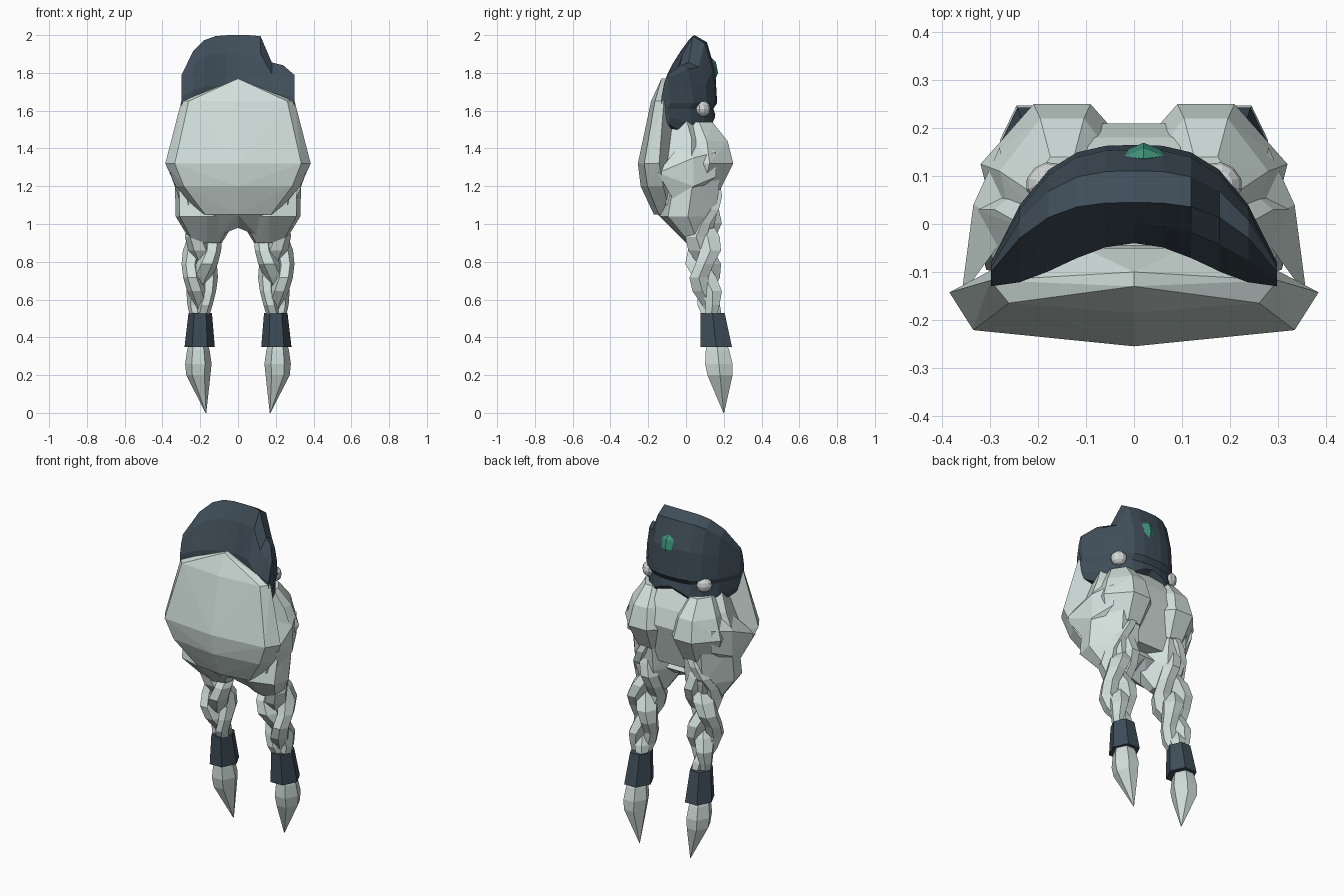
import bpy, bmesh, math

if "Cube" in bpy.data.objects:
    bpy.data.objects.remove(bpy.data.objects["Cube"])


def material(name, *rgb):
    mat = bpy.data.materials.new(name)
    mat.use_nodes = True
    mat.diffuse_color = (*rgb, 1)
    shader = mat.node_tree.nodes["Principled BSDF"]
    shader.inputs["Base Color"].default_value = (*rgb, 1)
    return mat


HAIR = material("pale_hair", 0.64, 0.74, 0.71)
SLATE = material("dark_slate", 0.05, 0.075, 0.1)
GREEN = material("green_gem", 0.05, 0.3, 0.2)
STUD = material("light_stud", 0.64, 0.67, 0.66)


def finish(name, bm, mat):
    bmesh.ops.recalc_face_normals(bm, faces=bm.faces)
    mesh = bpy.data.meshes.new(name)
    bm.to_mesh(mesh)
    bm.free()
    mesh.materials.append(mat)
    obj = bpy.data.objects.new(name, mesh)
    bpy.context.collection.objects.link(obj)


def loft(name, rings, mat):
    """Skin a list of equal-length point rings and cap both ends."""
    bm = bmesh.new()
    loops = [[bm.verts.new(point) for point in ring] for ring in rings]
    for lower, upper in zip(loops, loops[1:]):
        for i in range(len(lower)):
            bm.faces.new((lower[i - 1], lower[i], upper[i], upper[i - 1]))
    bm.faces.new(loops[0])
    bm.faces.new(loops[-1])
    finish(name, bm, mat)


def hull(name, points, mat):
    """Faceted convex lump around the given points."""
    bm = bmesh.new()
    for point in points:
        bm.verts.new(point)
    bmesh.ops.remove_doubles(bm, verts=bm.verts, dist=0.001)
    result = bmesh.ops.convex_hull(bm, input=bm.verts)
    spare = [v for v in result["geom_interior"] if isinstance(v, bmesh.types.BMVert)]
    bmesh.ops.delete(bm, geom=spare, context='VERTS')
    finish(name, bm, mat)


def lump(name, layers, centre=0.0):
    """Hair lump from layers of height, half width, front and back depth."""
    points = []
    for z, width, front, back in layers:
        points.append((centre, front, z))
        for x in (centre - width, centre + width):
            points.append((x, (front + back) / 2, z))
            points.append((mix(centre, x, 0.87), mix(front, back, 0.15), z))
            points.append((mix(centre, x, 0.35), back, z))
    hull(name, points, HAIR)


def mix(start, end, amount):
    return start + (end - start) * amount


def circle(x, y, z, radius, turn=0.0):
    """Six-sided ring, slightly deeper than wide."""
    angles = [turn + math.tau * i / 6 for i in range(6)]
    return [(x + radius * math.cos(a), y + 1.2 * radius * math.sin(a), z) for a in angles]


# Broad front shield of hair and the mass behind it
lump("front_hair", [(1.77, 0, -0.13, -0.1), (1.65, 0.3, -0.185, -0.05),
                    (1.32, 0.385, -0.255, -0.03), (1.2, 0.33, -0.24, 0), (1.05, 0.2, -0.17, 0)])
lump("hair_core", [(1.6, 0.22, -0.12, 0.1), (1.45, 0.29, -0.12, 0.18),
                   (1.35, 0.33, -0.15, 0.21), (1.1, 0.3, -0.15, 0.14)])


def braid_strand(name, side, phase):
    """One strand woven sideways and in depth around the braid's path."""
    rings = []
    steps = 10
    for i in range(steps + 1):
        s = i / steps
        swell = math.sin(math.pi * s)
        spread = 0.025 + 0.033 * swell
        angle = 6 * s + phase
        x = 0.2 - 0.06 * (1 - s) ** 3 + spread * math.sin(angle)
        y = 0.14 - 0.05 * swell + 0.7 * spread * math.sin(2 * angle)
        radius = (0.015 + 0.7 * spread) * (1 + 0.15 * math.cos(2 * angle))
        rings.append(circle(side * x, y, mix(1.22, 0.5, s), radius, phase))
    loft(name, rings, HAIR)


def ball(name, location, scale, mat, segments, rings, tilt, spin):
    bpy.ops.mesh.primitive_uv_sphere_add(segments=segments, ring_count=rings,
                                         location=location, rotation=(tilt, 0, spin))
    obj = bpy.context.object
    obj.name = name
    obj.scale = scale
    obj.data.materials.append(mat)


for label, side in (("left", 1), ("right", -1)):
    # Back lobe and the taper that runs down into the braid
    lump(label + "_back_lobe", [(1.54, 0.07, 0, 0.14), (1.44, 0.13, 0, 0.22),
                                (1.32, 0.17, 0, 0.25), (1.18, 0.12, 0, 0.18)], side * 0.15)
    lump(label + "_lower_taper", [(1.25, 0.17, -0.1, 0.18), (1.04, 0.165, -0.14, 0.16),
                                  (0.9, 0.08, 0, 0.13)], side * 0.165)
    # Web that closes the middle between the tapers
    hull(label + "_middle_web", [(0, -0.15, 1.05), (0, -0.03, 0.98), (0, 0.1, 1.05),
                                 (0, 0, 1.2), (side * 0.1, -0.02, 0.94),
                                 (side * 0.2, -0.12, 1.05), (side * 0.2, 0.1, 1.05)], HAIR)
    # Broad lock swept back along the side
    lock = [(0.36, -0.15, 1.27), (0.335, 0.04, 1.2), (0.335, 0.04, 1.35), (0.28, 0.16, 1.25),
            (0.28, 0.16, 1.38), (0.25, 0, 1.46), (0.3, -0.05, 1.1)]
    hull(label + "_side_lock", [(side * x, y, z) for x, y, z in lock], HAIR)
    # Three-strand braid
    for strand, word in enumerate(("first", "second", "third")):
        braid_strand(f"{label}_{word}_braid_strand", side, strand * math.tau / 3)
    # Flared cuff and pointed tuft
    loft(label + "_cuff", [circle(side * 0.2, 0.14, 0.53, 0.062),
                           circle(side * 0.203, 0.16, 0.35, 0.08)], SLATE)
    tuft = [(0.38, 0.045), (0.33, 0.06), (0.26, 0.07), (0.2, 0.064), (0, 0.002)]
    loft(label + "_tuft", [circle(side * min(0.17 + 0.2 * z, 0.21), 0.2 - 0.1 * z, z, radius)
                           for z, radius in tuft], HAIR)
    # Round stud set into the mask
    ball(label + "_stud", (side * 0.185, 0.09, 1.61), (0.045, 0.035, 0.042),
         STUD, 10, 6, 0, side * -0.7)


def mask_section(u):
    """Closed slice of the mask; u runs from -1 to 1 across its width."""
    arch = 1 - abs(u) ** 3
    x = 0.298 * u
    outer = mix(-0.08, 0.165, arch)
    inner = -0.085 + 0.045 * math.cos(math.pi * u)
    ridge = mix(-0.1, 0.045, arch)
    top = mix(1.79, 2.0, 1 - u ** 4) - (0.15 * arch if u > 0.4 else 0)
    bottom = 1.5 + 0.05 * math.cos(math.tau * u / 1.2)
    seam = 1.62
    return [(x, inner, seam), (0.92 * x, mix(inner, outer, 0.3), bottom + 0.02),
            (0.92 * x, mix(inner, outer, 0.8), bottom), (0.97 * x, outer - 0.01, mix(bottom, seam, 0.4)),
            (x, outer - 0.02, seam - 0.01), (x, outer, seam + 0.02),
            (x, outer - 0.01, mix(seam, top, 0.5)), (x, mix(outer, ridge, 0.45), mix(seam, top, 0.9)),
            (x, ridge, top), (x, mix(inner, ridge, 0.5), mix(seam, top, 0.75)),
            (x, inner, mix(seam, top, 0.3))]


# Curved mask with its lopsided crown, and the gem
loft("mask", [mask_section(i / 5) for i in range(-5, 6)], SLATE)
ball("brow_gem", (0.02, 0.147, 1.825), (0.048, 0.02, 0.055), GREEN, 4, 2, 0.2, 0)
